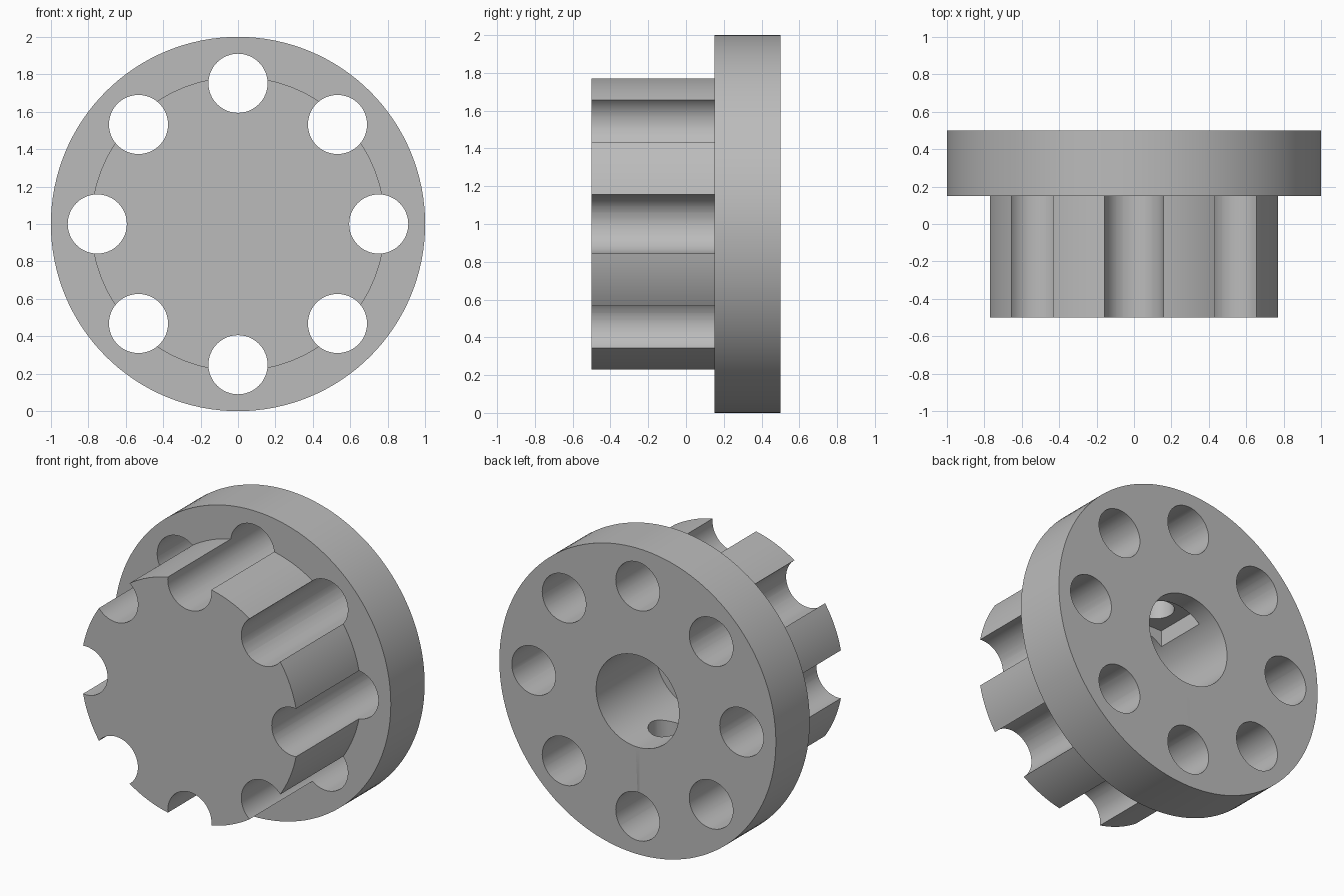
import bpy, bmesh, math
from mathutils import Matrix, Vector

cube = bpy.data.objects.get("Cube")
if cube:
    bpy.data.objects.remove(cube, do_unlink=True)

CENTRE = Vector((0, 0, 1))

grey = bpy.data.materials.new("plain_grey")
grey.use_nodes = True
grey.diffuse_color = (0.5, 0.5, 0.5, 1)
grey.node_tree.nodes["Principled BSDF"].inputs["Base Color"].default_value = (0.5, 0.5, 0.5, 1)


def make_object(name, bm):
    bmesh.ops.recalc_face_normals(bm, faces=bm.faces)
    mesh = bpy.data.meshes.new(name)
    bm.to_mesh(mesh)
    bm.free()
    mesh.materials.append(grey)
    obj = bpy.data.objects.new(name, mesh)
    obj.location = CENTRE
    bpy.context.collection.objects.link(obj)
    return obj


def add_cylinder(bm, radius, depth, matrix):
    bmesh.ops.create_cone(bm, cap_ends=True, segments=48, radius1=radius,
                          radius2=radius, depth=depth, matrix=matrix)


# Flange, hub and blind shaft bore turned from one profile (radius, y)
profile = [(0, -0.12), (0.3, -0.12), (0.3, 0.5), (1, 0.5),
           (1, 0.15), (0.786, 0.15), (0.786, -0.5), (0, -0.5)]
bm = bmesh.new()
verts = [bm.verts.new((r, y, 0)) for r, y in profile]
edges = [bm.edges.new(pair) for pair in zip(verts, verts[1:])]
bmesh.ops.spin(bm, geom=verts + edges, cent=(0, 0, 0), axis=(0, 1, 0),
               angle=math.tau, steps=128, use_duplicate=False)
bmesh.ops.remove_doubles(bm, verts=bm.verts, dist=0.0001)
hub = make_object("flanged_hub", bm)

# Ring of eight holes that also flute the hub
bm = bmesh.new()
lay_down = Matrix.Rotation(math.pi / 2, 4, "X")
for i in range(8):
    a = math.tau * i / 8
    spot = Vector((0.752 * math.cos(a), 0, 0.752 * math.sin(a)))
    add_cylinder(bm, 0.158, 1.4, Matrix.Translation(spot) @ lay_down)
ring_holes = make_object("ring_hole_cutter", bm)

# Vertical screw hole crossing the bore
bm = bmesh.new()
add_cylinder(bm, 0.11, 1.0, Matrix.Translation((0, 0.2, 0)))
screw_hole = make_object("screw_hole_cutter", bm)

# Nut pocket above the bore
bm = bmesh.new()
bmesh.ops.create_cube(bm, size=1, matrix=Matrix.Translation((0, 0.2, 0.19))
                      @ Matrix.Diagonal((0.38, 0.35, 0.3, 1)))
nut_pocket = make_object("nut_pocket_cutter", bm)

# Cut the openings, then remove the cutters
bpy.ops.object.select_all(action="DESELECT")
bpy.context.view_layer.objects.active = hub
hub.select_set(True)
for cutter in (ring_holes, nut_pocket, screw_hole):
    cutter.hide_render = True
    mod = hub.modifiers.new(cutter.name, "BOOLEAN")
    mod.operation = "DIFFERENCE"
    mod.solver = "EXACT"
    mod.object = cutter
    bpy.ops.object.modifier_apply(modifier=mod.name)
    bpy.data.objects.remove(cutter, do_unlink=True)

bpy.ops.object.shade_smooth_by_angle(angle=math.radians(30))
